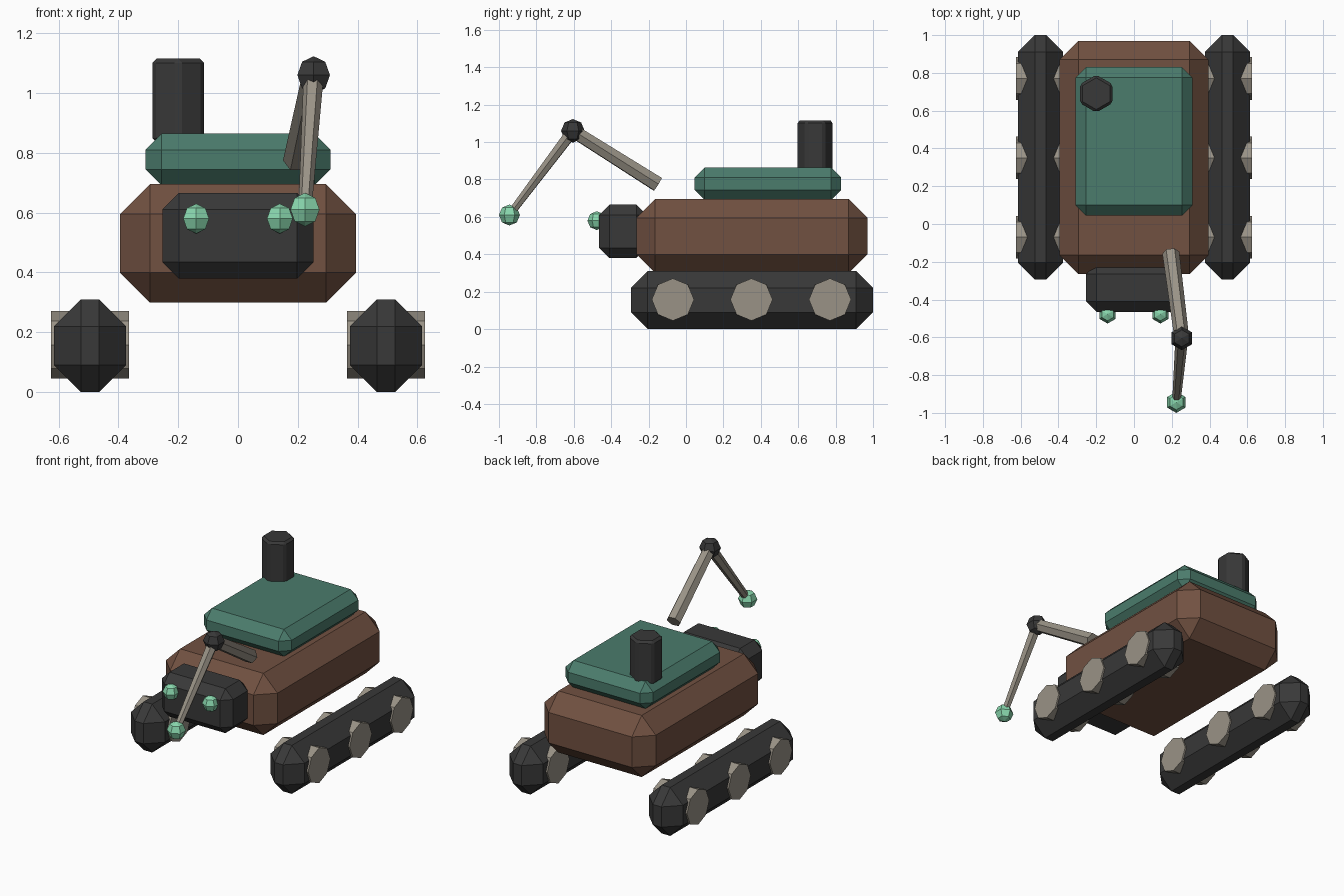
import bpy, bmesh
from math import radians
from mathutils import Vector, Matrix

cube = bpy.data.objects.get("Cube")
if cube:
    bpy.data.objects.remove(cube, do_unlink=True)


def material(name, rgb):
    m = bpy.data.materials.new(name)
    m.use_nodes = True
    m.diffuse_color = (*rgb, 1)
    m.node_tree.nodes["Principled BSDF"].inputs["Base Color"].default_value = (*rgb, 1)
    return m


BROWN = material("rust brown", (0.165, 0.082, 0.053))
TEAL = material("muted teal", (0.07, 0.2, 0.15))
DARK = material("charcoal", (0.04, 0.04, 0.04))
TAN = material("warm grey metal", (0.32, 0.29, 0.24))
MINT = material("mint glow", (0.25, 0.68, 0.42))


def finish(name, bm, mat, bevel=0):
    mesh = bpy.data.meshes.new(name)
    bm.to_mesh(mesh)
    bm.free()
    mesh.materials.append(mat)
    ob = bpy.data.objects.new(name, mesh)
    bpy.context.collection.objects.link(ob)
    if bevel:
        mod = ob.modifiers.new("chamfer", 'BEVEL')
        mod.width = bevel
        mod.segments = 1
        mod.limit_method = 'ANGLE'
    return ob


def box(name, mat, xs, ys, zs, bevel):
    """Chamfered box spanning the given ranges."""
    bm = bmesh.new()
    bmesh.ops.create_cube(bm, size=1)
    for v in bm.verts:
        v.co = [lo + (c + 0.5) * (hi - lo) for c, (lo, hi) in zip(v.co, (xs, ys, zs))]
    return finish(name, bm, mat, bevel)


def rod(name, mat, start, end, r1, r2, sides, turn=0, bevel=0):
    """Straight or tapered prism between two points."""
    a, b = Vector(start), Vector(end)
    axis = b - a
    frame = (Matrix.Translation((a + b) / 2)
             @ axis.to_track_quat('Z', 'Y').to_matrix().to_4x4()
             @ Matrix.Rotation(radians(turn), 4, 'Z'))
    bm = bmesh.new()
    bmesh.ops.create_cone(bm, cap_ends=True, segments=sides, radius1=r1,
                          radius2=r2, depth=axis.length, matrix=frame)
    return finish(name, bm, mat, bevel)


def ball(name, mat, centre, r):
    """Faceted six-sided ball with points facing front and back."""
    bm = bmesh.new()
    bmesh.ops.create_uvsphere(bm, u_segments=6, v_segments=4, radius=r)
    # Turn it so that its widest corners lie on the y axis
    if max(v.co.y for v in bm.verts) < r * 0.95:
        bmesh.ops.rotate(bm, verts=bm.verts, matrix=Matrix.Rotation(radians(30), 3, 'Z'))
    bmesh.ops.translate(bm, verts=bm.verts, vec=centre)
    return finish(name, bm, mat)


# Hull, deck and head
box("body", BROWN, (-0.395, 0.395), (-0.265, 0.97), (0.3, 0.695), 0.1)
box("upper_deck", TEAL, (-0.31, 0.31), (0.045, 0.83), (0.69, 0.865), 0.055)
box("head", DARK, (-0.253, 0.253), (-0.465, -0.21), (0.38, 0.665), 0.055)

# Hexagonal exhaust with a small chamfer
bm = bmesh.new()
bmesh.ops.create_cone(bm, cap_ends=True, segments=6, radius1=0.1, radius2=0.1,
                      depth=0.28, matrix=Matrix.Translation((-0.2, 0.69, 0.975)))
finish("exhaust_stack", bm, DARK, 0.014)

# Tracks, wheels and eyes on both sides
for side, s in (("left", 1), ("right", -1)):
    x = s * 0.495
    box(side + "_track", DARK, (x - 0.12, x + 0.12), (-0.295, 1), (0, 0.31), 0.09)
    for place, y in (("front", -0.07), ("middle", 0.35), ("rear", 0.77)):
        rod(f"{side}_{place}_wheel", TAN, (x - 0.13, y, 0.158), (x + 0.13, y, 0.158),
            0.113, 0.113, 8)
    ball(side + "_eye", MINT, (s * 0.14, -0.477, 0.58), 0.05)

# Jointed arm
shoulder, elbow, tip = (0.195, -0.152, 0.775), (0.253, -0.605, 1.06), (0.224, -0.944, 0.61)
rod("upper_arm", TAN, shoulder, elbow, 0.045, 0.039, 6, 30)
rod("forearm", TAN, elbow, tip, 0.034, 0.022, 6, 30)
ball("elbow_joint", DARK, elbow, 0.063)
ball("arm_tip", MINT, tip, 0.056)
